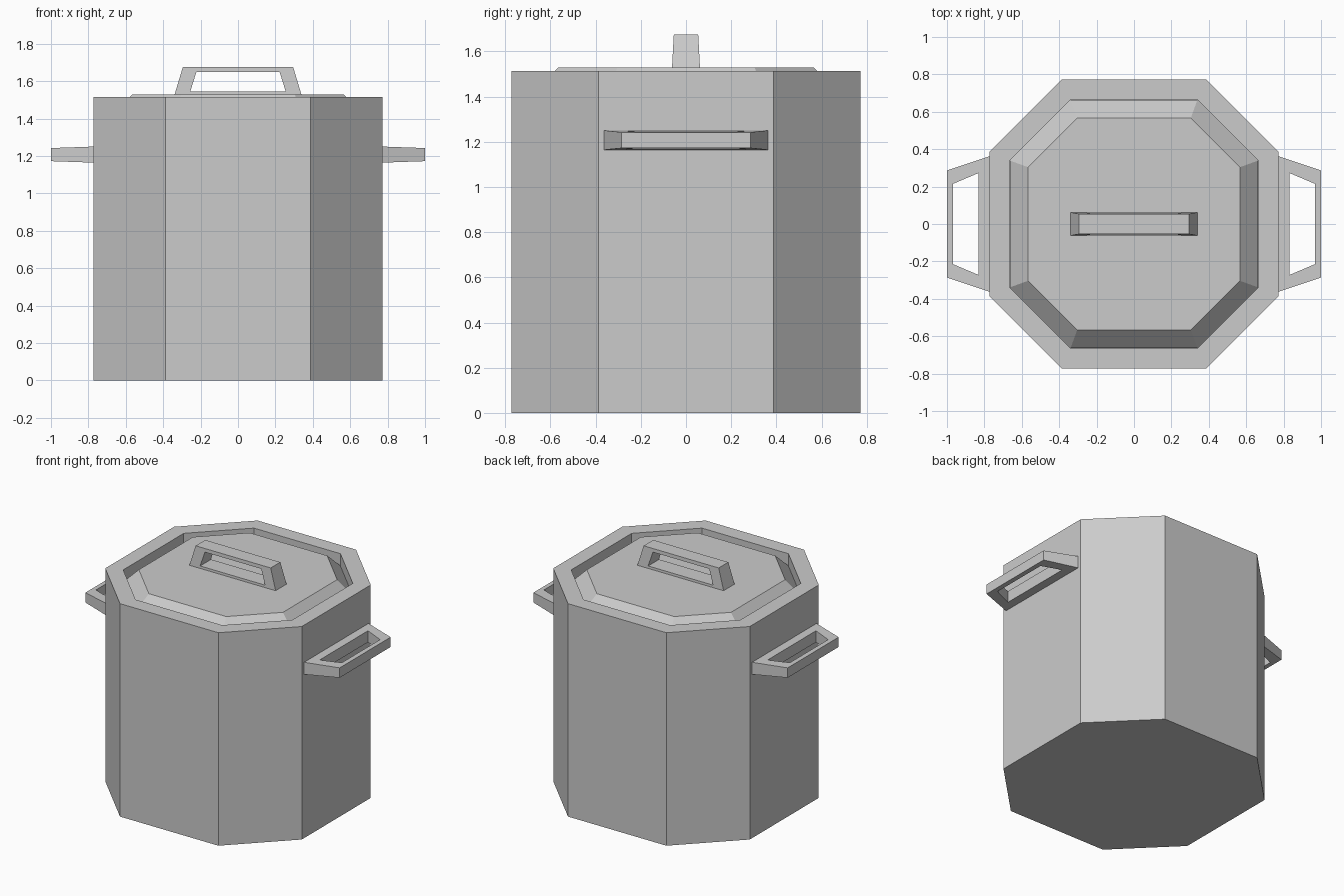
import bpy
from mathutils import Matrix, Vector

if "Cube" in bpy.data.objects:
    bpy.data.objects.remove(bpy.data.objects["Cube"])


def make_object(name, verts, faces):
    mesh = bpy.data.meshes.new(name)
    mesh.from_pydata(verts, [], faces)
    mesh.update()
    obj = bpy.data.objects.new(name, mesh)
    bpy.context.collection.objects.link(obj)
    return obj


def octagon(half, cut, z):
    """Counter-clockwise octagon: flats at +-half, corners at +-cut."""
    pts = [(half, -cut), (half, cut), (cut, half), (-cut, half),
           (-half, cut), (-half, -cut), (-cut, -half), (cut, -half)]
    return [(x, y, z) for x, y in pts]


def octagon_loft(name, rings):
    """Closed solid skinned through a stack of (half, cut, z) rings."""
    verts = [v for r in rings for v in octagon(*r)]
    faces = [tuple(range(7, -1, -1))]
    for k in range(len(rings) - 1):
        for i in range(8):
            a, b = k * 8 + i, k * 8 + (i + 1) % 8
            faces.append((a, b, b + 8, a + 8))
    top = (len(rings) - 1) * 8
    faces.append(tuple(range(top, top + 8)))
    return make_object(name, verts, faces)


def handle(name, outer, inner, thick, matrix):
    """Trapezoid frame; outer/inner = (base half, base out, tip half, tip out).
    thick = half thickness at the base and tip of the outer profile."""
    def loop(p):
        return [(-p[0], p[1]), (p[0], p[1]), (p[2], p[3]), (-p[2], p[3])]

    def half_thick(w):
        t = (w - outer[1]) / (outer[3] - outer[1])
        return thick[0] + (thick[1] - thick[0]) * t

    pts = loop(outer) + loop(inner)
    verts = [matrix @ Vector((u, s * half_thick(w), w))
             for s in (-1, 1) for u, w in pts]
    faces = []
    for i in range(4):
        j = (i + 1) % 4
        faces += [(i, j, j + 4, i + 4),
                  (j + 8, i + 8, i + 12, j + 12),
                  (j, i, i + 8, j + 8),
                  (i + 4, j + 4, j + 12, i + 12)]
    return make_object(name, verts, faces)


# Pot body with a recess for the lid
octagon_loft("pot_body", [(0.773, 0.387, 0), (0.773, 0.387, 1.514),
                          (0.665, 0.34, 1.514), (0.665, 0.34, 1.40)])

# Bevelled lid sitting inside the rim
octagon_loft("lid", [(0.664, 0.339, 1.39), (0.664, 0.339, 1.43),
                     (0.567, 0.304, 1.528)])

# Lid handle
handle("lid_handle", (0.34, 1.525, 0.295, 1.675), (0.255, 1.545, 0.222, 1.65),
       (0.062, 0.054), Matrix.Identity(4))

# Side handles: out = +-x, width = y, thickness = z
for side, sx in (("right", 1), ("left", -1)):
    m = Matrix(((0, 0, sx, 0), (sx, 0, 0, 0), (0, 1, 0, 1.207), (0, 0, 0, 1)))
    handle(side + "_handle", (0.363, 0.77, 0.286, 1.0),
           (0.272, 0.832, 0.215, 0.967), (0.043, 0.035), m)
